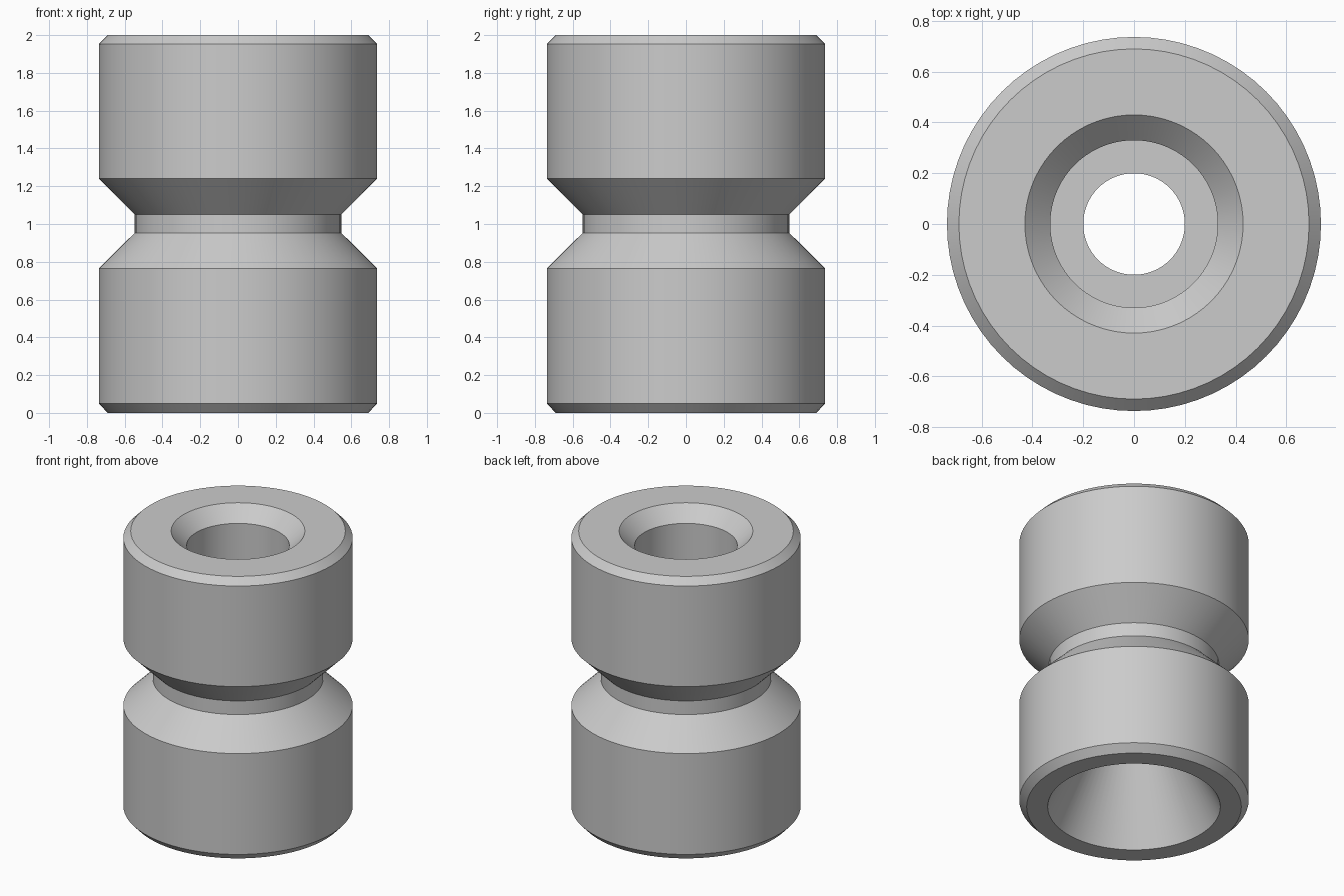
import bpy
import bmesh
import math

cube = bpy.data.objects.get("Cube")
if cube:
    bpy.data.objects.remove(cube, do_unlink=True)

SEGMENTS = 72

# Plain grey material
grey = bpy.data.materials.new("light_grey")
grey.use_nodes = True
grey.diffuse_color = (0.6, 0.6, 0.6, 1)
grey.node_tree.nodes["Principled BSDF"].inputs["Base Color"].default_value = (0.6, 0.6, 0.6, 1)

# Closed half section as (radius, height)
outside = [
    (0.555, 0), (0.69, 0), (0.737, 0.05),      # bottom rim and chamfer
    (0.737, 0.765), (0.547, 0.953),            # lower drum, groove flank
    (0.547, 1.05), (0.737, 1.24),              # groove floor, upper flank
    (0.737, 1.953), (0.69, 2),                 # upper drum and chamfer
]
bore = [
    (0.43, 2), (0.33, 1.9),                    # countersunk mouth
    (0.33, 1.2), (0.2, 1.2),                   # counterbore and its shoulder
    (0.2, 0.7),                                # through hole above conical socket
]
section = outside + bore

# Revolve the section around the vertical axis
bm = bmesh.new()
verts = [bm.verts.new((r, 0, z)) for r, z in section]
edges = [bm.edges.new((a, b)) for a, b in zip(verts, verts[1:] + verts[:1])]
bmesh.ops.spin(bm, geom=verts + edges, cent=(0, 0, 0), axis=(0, 0, 1),
               angle=math.tau, steps=SEGMENTS)
bmesh.ops.remove_doubles(bm, verts=bm.verts[:], dist=0.0005)
bmesh.ops.recalc_face_normals(bm, faces=bm.faces[:])

mesh = bpy.data.meshes.new("grooved_bushing")
bm.to_mesh(mesh)
bm.free()
mesh.materials.append(grey)
bushing = bpy.data.objects.new("grooved_bushing", mesh)
bpy.context.collection.objects.link(bushing)

# Smooth round walls, crisp section corners
bpy.ops.object.select_all(action="DESELECT")
bushing.select_set(True)
bpy.context.view_layer.objects.active = bushing
bpy.ops.object.shade_smooth_by_angle(angle=math.radians(20))
